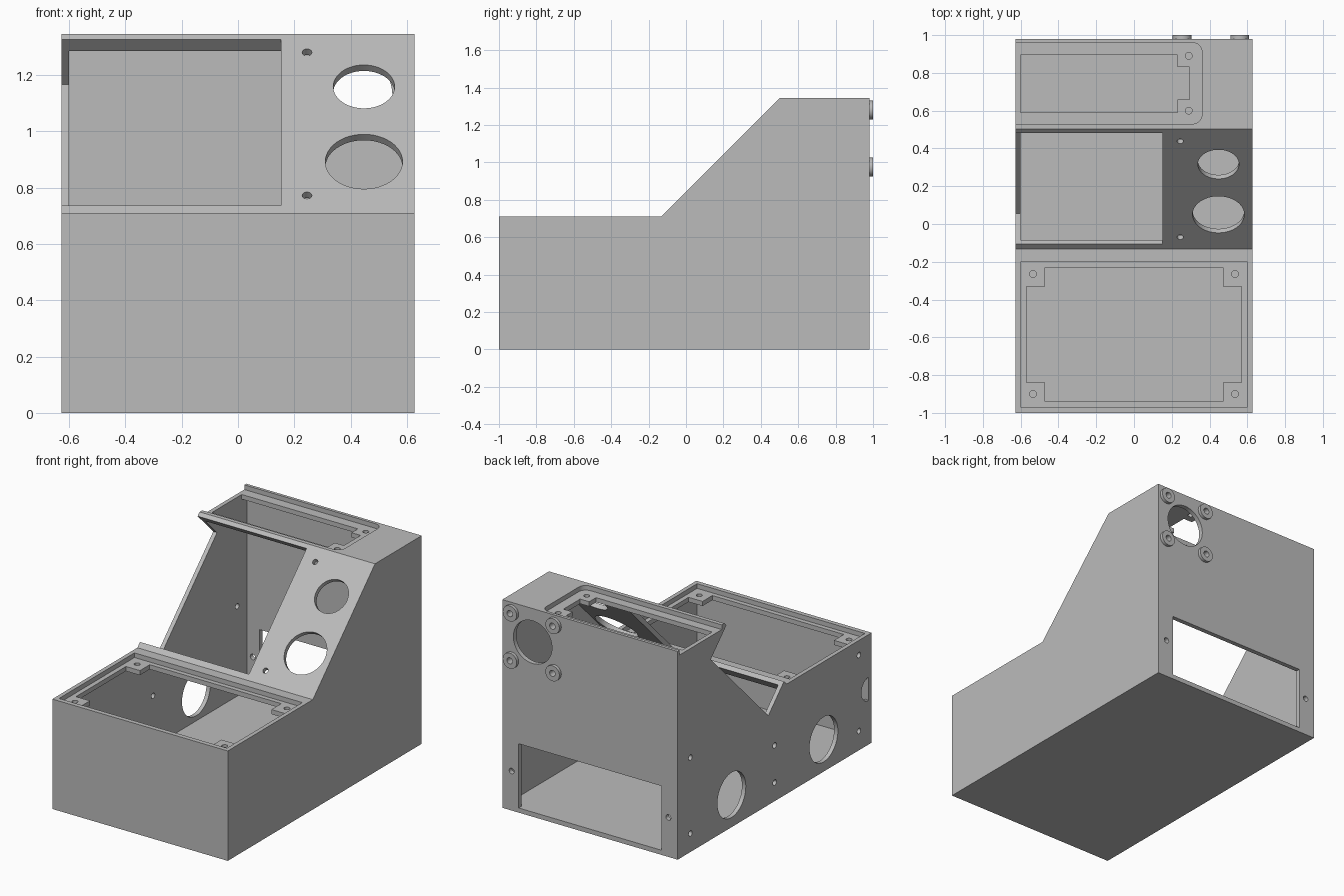
import bpy, bmesh, math
from mathutils import Matrix, Vector

if "Cube" in bpy.data.objects:
    bpy.data.objects.remove(bpy.data.objects["Cube"])

grey = bpy.data.materials.new("matte grey")
grey.use_nodes = True
COLOUR = (0.5, 0.5, 0.5, 1)
grey.diffuse_color = COLOUR
grey.node_tree.nodes["Principled BSDF"].inputs["Base Color"].default_value = COLOUR

PLACE = {"x": lambda u, v, a: (a, u, v),
         "y": lambda u, v, a: (u, a, v),
         "z": lambda u, v, a: (u, v, a)}


def prism(name, points, axis, low, high, matrix=None):
    """Extrude a flat outline along an axis."""
    bm = bmesh.new()
    ends = [[bm.verts.new(PLACE[axis](u, v, a)) for u, v in points] for a in (low, high)]
    for ring in ends:
        bm.faces.new(ring)
    n = len(points)
    for i in range(n):
        j = (i + 1) % n
        bm.faces.new((ends[0][i], ends[0][j], ends[1][j], ends[1][i]))
    if matrix:
        bm.transform(matrix)
    bmesh.ops.recalc_face_normals(bm, faces=bm.faces)
    mesh = bpy.data.meshes.new(name)
    bm.to_mesh(mesh)
    bm.free()
    mesh.materials.append(grey)
    obj = bpy.data.objects.new(name, mesh)
    bpy.context.scene.collection.objects.link(obj)
    return obj


def arc(u, v, r, start=0, end=360, steps=48):
    count = steps if end - start == 360 else steps + 1
    angles = [math.radians(start + (end - start) * i / steps) for i in range(count)]
    return [(u + r * math.cos(t), v + r * math.sin(t)) for t in angles]


def rect(u0, u1, v0, v1):
    return [(u0, v0), (u1, v0), (u1, v1), (u0, v1)]


cutters = []


def cut(points, axis, low, high, matrix=None):
    cutter = prism("cutter", points, axis, low, high, matrix)
    cutter.hide_render = True
    cutters.append(cutter)
    return cutter


def carve(obj, tools):
    """Subtract the tools and keep the resulting mesh."""
    for tool in tools:
        mod = obj.modifiers.new("cut", "BOOLEAN")
        mod.operation = "DIFFERENCE"
        mod.solver = "EXACT"
        mod.object = tool
    graph = bpy.context.evaluated_depsgraph_get()
    mesh = bpy.data.meshes.new_from_object(obj.evaluated_get(graph))
    obj.modifiers.clear()
    obj.data = mesh


# Stepped housing with a sloping control panel
RISE = 0.842
W, T = 0.627, 0.03
LOW, TOP = 0.71, 1.345
housing = prism("housing", [(-1, 0), (0.98, 0), (0.98, TOP), (TOP - RISE, TOP),
                            (LOW - RISE, LOW), (-1, LOW)], "x", -W, W)

# Hollow interior
inner = RISE - T * math.sqrt(2)
deck_low, deck_top = LOW - 2 * T, TOP - 2 * T
cut([(-0.97, T), (0.95, T), (0.95, deck_top), (deck_top - inner, deck_top),
     (deck_low - inner, deck_low), (-0.97, deck_low)], "x", -0.6, 0.6)

# Front deck: lid recess, opening with corner tabs, screw holes
cut(rect(-0.6, 0.6, -0.97, -0.2), "z", LOW - T, LOW + 0.1)
cut([(-0.47, -0.94), (0.47, -0.94), (0.47, -0.84), (0.57, -0.84),
     (0.57, -0.33), (0.47, -0.33), (0.47, -0.23), (-0.47, -0.23),
     (-0.47, -0.33), (-0.57, -0.33), (-0.57, -0.84), (-0.47, -0.84)], "z", 0.6, 0.7)
for x in (-0.535, 0.535):
    for y in (-0.9, -0.265):
        cut(arc(x, y, 0.018, steps=20), "z", 0.6, 0.75)

# Top deck: recess open to the side, tabbed opening, screw holes
cut([(-0.7, 0.53)] + arc(0.31, 0.58, 0.05, -90, 0, 8)
    + arc(0.31, 0.91, 0.05, 0, 90, 8) + [(-0.7, 0.96)], "z", TOP - T, TOP + 0.1)
cut([(-0.6, 0.59), (0.23, 0.59), (0.23, 0.66), (0.295, 0.66), (0.295, 0.83),
     (0.23, 0.83), (0.23, 0.895), (-0.6, 0.895)], "z", 1.2, 1.33)
for y in (0.6, 0.89):
    cut(arc(0.29, y, 0.018, steps=20), "z", 1.2, 1.4)

# Sloping panel: window reaching through the side wall
y0, y1, deep = -0.105, 0.483, 0.16
cut([(y0 - 0.1, y0 + RISE + 0.1), (y0 + deep, y0 + RISE - deep),
     (y1 + deep, y1 + RISE - deep), (y1 - 0.1, y1 + RISE + 0.1)], "x", -0.7, 0.152)

# Sloping panel: instrument and screw holes
for x, z, r in ((0.447, 1.158, 0.109), (0.447, 0.892, 0.137),
                (0.245, 1.28, 0.017), (0.245, 0.772, 0.017)):
    turn = Matrix.Translation(Vector((x, z - RISE, z))) @ Matrix.Rotation(math.radians(45), 4, "X")
    cut(arc(0, 0, r), "z", -0.08, 0.08, turn)

# Side wall: round ports, clipped cable port, screw holes
for y in (0.43, -0.51):
    cut(arc(y, 0.208, 0.145), "x", -0.7, -0.56)
cut(arc(-0.97, 0.36, 0.075, -90, 90, 24), "x", -0.7, -0.56)
for y, z in ((0.85, 0.61), (0.85, 0.12), (-0.01, 0.36), (-0.01, 0.12),
             (-0.87, 0.615), (-0.87, 0.125)):
    cut(arc(y, z, 0.018, steps=20), "x", -0.7, -0.56)

# Back wall: service opening, fan hole, screw holes
cut(rect(-0.51, 0.51, T, 0.445), "y", 0.92, 1.1)
for x in (-0.56, 0.56):
    cut(arc(x, 0.255, 0.018, steps=20), "y", 0.92, 1.1)
cut(arc(0.41, 1.128, 0.138), "y", 0.92, 1.1)

# Raised fan mount rings
mounts = []
for x in (0.255, 0.56):
    for z in (0.975, 1.28):
        ring = prism("fan_mount_ring", arc(x, z, 0.05, steps=32), "y", 0.98, 1.0)
        hole = cut(arc(x, z, 0.02, steps=20), "y", 0.94, 1.1)
        mounts.append((ring, hole))

carve(housing, cutters)
for ring, hole in mounts:
    carve(ring, [hole])
for cutter in cutters:
    bpy.data.objects.remove(cutter)

# Smooth round walls, keep corners sharp
bpy.ops.object.select_all(action="DESELECT")
for obj in [housing] + [m[0] for m in mounts]:
    obj.select_set(True)
bpy.context.view_layer.objects.active = housing
bpy.ops.object.shade_smooth_by_angle(angle=math.radians(30))
